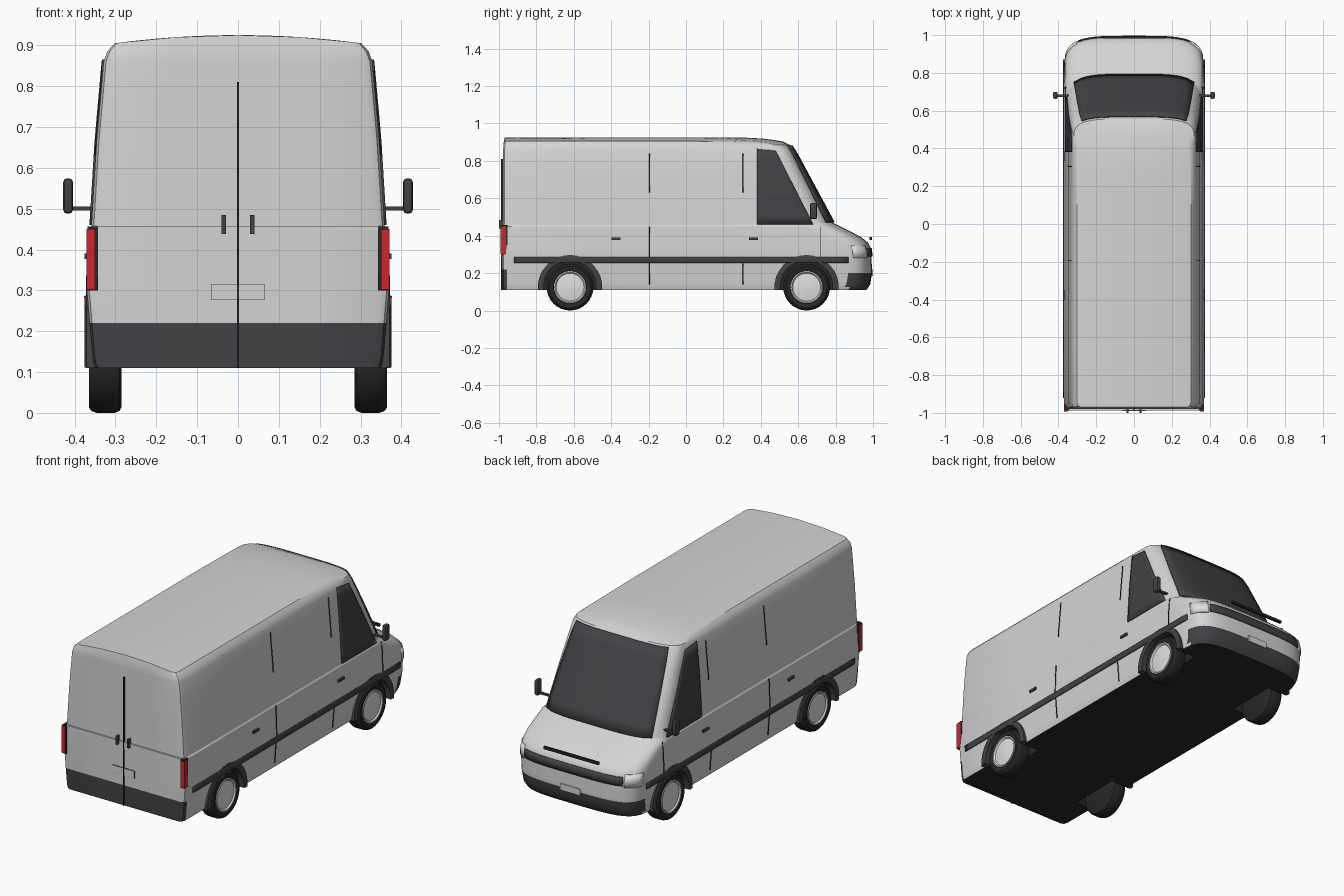
import bpy, bmesh, math

if "Cube" in bpy.data.objects:
    bpy.data.objects.remove(bpy.data.objects["Cube"])

def material(name, r, g, b):
    m = bpy.data.materials.new(name)
    m.diffuse_color = (r, g, b, 1)
    m.use_nodes = True
    m.node_tree.nodes["Principled BSDF"].inputs["Base Color"].default_value = m.diffuse_color
    return m

PAINT = material("light grey paint", .66, .66, .66)
DARK = material("dark grey plastic", .055, .053, .06)
BLACK = material("black rubber", .02, .02, .021)
RED = material("red lamp", .6, .02, .025)
SILVER = material("pale wheel metal", .74, .74, .73)

def interp(table, z):
    if z <= table[0][0]:
        return table[0][1]
    for (a, p), (b, q) in zip(table, table[1:]):
        if z <= b:
            return p + (q - p) * (z - a) / (b - a)
    return table[-1][1]

# Body shape by height: half width, nose position, tail position, nose rounding depth
WIDTH = [(.11, .35), (.13, .356), (.3, .37), (.45, .364), (.458, .359), (.67, .346),
         (.86, .329), (.885, .32), (.905, .302)]
NOSE = [(.11, .965), (.14, .985), (.2, .995), (.33, .99), (.36, .975), (.39, .94), (.42, .885),
        (.45, .825), (.47, .785), (.86, .575), (.885, .557), (.905, .52)]
TAIL = [(.11, -.983), (.45, -.985), (.458, -.979), (.885, -.977), (.905, -.97)]
DEPTH = [(.11, .2), (.45, .2), (.86, .13), (.905, .12)]
N = 4

def front_point(u, z, off=0):
    """Point on the nose at a fraction u of the half width."""
    d = interp(DEPTH, z)
    y = interp(NOSE, z) - d * (1 - max(0, 1 - abs(u) ** N) ** (1 / N))
    return (u * interp(WIDTH, z), y + off, z)

def side_point(y, z, off=0):
    """Point on the right flank at length y."""
    d = interp(DEPTH, z)
    t = min(1, max(0, (y - interp(NOSE, z) + d) / d))
    return (interp(WIDTH, z) * (1 - t ** N) ** (1 / N) + off, y, z)

def roof_z(x, y):
    return .925 - .02 * (x / .302) ** 2 - .022 * max(0, (y - .3) / .22) ** 2

def ring(z):
    w, f, r, d = (interp(t, z) for t in (WIDTH, NOSE, TAIL, DEPTH))
    pts = [(0, r), (w * .5, r), (w - .022, r), (w - .006, r + .008), (w, r + .026)]
    end = f - d
    pts += [(w, y + (end - .38) * max(0, (y + .9) / 1.28)) for y in (-.6, -.25, .05, .38)]
    for i in range(1, 13):
        a = math.pi / 2 * i / 12
        pts.append((w * max(0, math.cos(a)) ** (2 / N), end + d * math.sin(a) ** (2 / N)))
    pts[-1] = (0, f)
    return pts + [(-x, y) for x, y in pts[-2:0:-1]]

def finish(name, bm, mats, smooth=30, mirror=False):
    bmesh.ops.recalc_face_normals(bm, faces=bm.faces)
    me = bpy.data.meshes.new(name)
    bm.to_mesh(me)
    bm.free()
    ob = bpy.data.objects.new(name, me)
    bpy.context.collection.objects.link(ob)
    for m in mats:
        me.materials.append(m)
    if mirror:
        ob.modifiers.new("both sides", 'MIRROR')
    if smooth:
        shade(ob, smooth)
    return ob

def shade(ob, angle):
    bpy.ops.object.select_all(action='DESELECT')
    ob.select_set(True)
    bpy.context.view_layer.objects.active = ob
    bpy.ops.object.shade_smooth_by_angle(angle=math.radians(angle))

def box(name, lo, hi, mat, mirror=False, bevel=0):
    bm = bmesh.new()
    bmesh.ops.create_cube(bm, size=1)
    for v in bm.verts:
        v.co = [a + (b - a) * (c + .5) for a, b, c in zip(lo, hi, v.co)]
    if bevel:
        bmesh.ops.bevel(bm, geom=bm.edges[:], offset=bevel, segments=2, affect='EDGES', profile=.5)
    return finish(name, bm, [mat], 40 if bevel else 0, mirror)

def patch(name, point, nu, nv, mat, mirror=False):
    """Thin plate following the body, point(u, v) with u and v in 0..1."""
    bm = bmesh.new()
    g = [[bm.verts.new(point(i / nu, j / nv)) for j in range(nv + 1)] for i in range(nu + 1)]
    for i in range(nu):
        for j in range(nv):
            bm.faces.new((g[i][j], g[i + 1][j], g[i + 1][j + 1], g[i][j + 1]))
    ob = finish(name, bm, [mat], 30, mirror)
    s = ob.modifiers.new("thickness", 'SOLIDIFY')
    s.thickness, s.offset = .006, 0
    return ob

def side_patch(name, y0, y1, z0, z1, mat, off=.003, nu=1):
    return patch(name, lambda u, v: side_point(y0 + (y1 - y0) * u, z0 + (z1 - z0) * v, off),
                 nu, 4, mat, True)

def lathe(name, profile, y, z, mat, mirror=True):
    """Spin (radius, x) pairs about a sideways axle."""
    bm = bmesh.new()
    n = 32
    rows = [[bm.verts.new((x, y + r * math.cos(2 * math.pi * k / n), z + r * math.sin(2 * math.pi * k / n)))
             for k in range(n)] for r, x in profile]
    for a, b in zip(rows, rows[1:]):
        for k in range(n):
            bm.faces.new((a[k], a[(k + 1) % n], b[(k + 1) % n], b[k]))
    bm.faces.new(rows[0])
    bm.faces.new(rows[-1])
    return finish(name, bm, [mat], 35, mirror)

# Body shell: stacked outlines, then a crowned roof
bm = bmesh.new()
levels = [.11, .125, .14, .17, .2, .22, .26, .3, .33, .345, .36, .375, .39, .405, .42, .435, .45,
          .458, .47, .55, .67, .77, .86, .885]
rows = [[bm.verts.new((x, y, z)) for x, y in ring(z)] for z in levels]
for s in (1, .95, .85, .7, .5, .25):
    pts = [(x * s, (y + .2) * s - .2) for x, y in ring(.905)]
    rows.append([bm.verts.new((x, y, roof_z(x, y))) for x, y in pts])
for a, b in zip(rows, rows[1:]):
    for k in range(len(a)):
        n = (k + 1) % len(a)
        bm.faces.new((a[k], a[n], b[n], b[k]))
bm.faces.new(rows[-1])
bm.faces.new(rows[0]).material_index = 2
for f in bm.faces:
    c = f.calc_center_median()
    if f.material_index == 0 and ((c.y < -.955 and c.z < .22) or (c.y > .86 and c.z < .2)):
        f.material_index = 1  # bumpers
body = finish("body", bm, [PAINT, DARK, BLACK], 0)

# Wheel wells
AXLES = {"rear": -.62, "front": .645}
for label, y in AXLES.items():
    well = lathe(label + "_well", [(.145, .25), (.145, .5)], y, .125, BLACK)
    cut = body.modifiers.new("well", 'BOOLEAN')
    cut.operation, cut.object, cut.solver = 'DIFFERENCE', well, 'EXACT'
    cut.material_mode = 'TRANSFER'
    bpy.context.view_layer.objects.active = body
    bpy.ops.object.modifier_apply(modifier=cut.name)
    bpy.data.objects.remove(well)
shade(body, 28)

# Wheels and arch flares
for label, y in AXLES.items():
    lathe(label + "_tyre", [(.08, .352), (.088, .361), (.112, .365), (.121, .358), (.125, .345),
                            (.125, .302), (.12, .29), (.11, .285)], y, .125, BLACK)
    lathe(label + "_rim", [(.088, .345), (.086, .364), (.08, .365), (.074, .358), (.06, .36),
                           (.03, .364), (.008, .365)], y, .125, SILVER)
    bm = bmesh.new()
    rows = []
    for i in range(17):
        a = math.radians(-5 + 190 * i / 16)
        rows.append([bm.verts.new((x, y + r * math.cos(a), .125 + r * math.sin(a)))
                     for r, x in ((.14, .33), (.14, .372), (.15, .376), (.172, .371), (.172, .33))])
    for a, b in zip(rows, rows[1:]):
        for k in range(5):
            bm.faces.new((a[k], a[(k + 1) % 5], b[(k + 1) % 5], b[k]))
    bm.faces.new(rows[0])
    bm.faces.new(rows[-1])
    finish(label + "_arch_flare", bm, [DARK], 30, True)

# Glass
patch("windscreen", lambda u, v: front_point((2 * u - 1) * (.89 - .03 * v), .472 + .408 * v, .008),
      16, 8, DARK)
patch("side_window", lambda u, v: side_point(.38 + u * (.3 - .2 * v), .46 + .405 * v - .012 * u * v, .002),
      10, 8, DARK, True)

# Side trim, door seams and handles
side_patch("side_trim", -.92, .87, .255, .286, DARK, .005, 40)
for y, z0, z1 in ((-.195, .14, .45), (-.195, .63, .84), (.305, .63, .84), (.305, .14, .25), (.72, .26, .45)):
    side_patch("door_seam", y - .002, y + .002, z0, z1, BLACK, 0)
for y in (-.375, .36):
    box("door_handle", (.36, y - .024, .377), (.376, y + .024, .39), DARK, True)

# Mirrors
box("mirror_arm", (.34, .672, .496), (.408, .686, .505), DARK, True)
box("mirror", (.404, .662, .488), (.428, .7, .574), DARK, True, .009)

# Nose: grille, headlights, bonnet vent, number plate
patch("grille", lambda u, v: front_point((2 * u - 1) * .8, .288 + .047 * v, .002), 20, 2, DARK)
patch("headlight", lambda u, v: front_point(.82 + .165 * u, .28 + .068 * v, .002), 8, 2, SILVER, True)
box("bonnet_vent", (-.165, .982, .378), (.165, .995, .392), BLACK)
box("front_plate", (-.06, .985, .185), (.06, 1.0, .22), PAINT)

# Tail: lamps, door seam, handles, number plate
box("tail_lamp_frame", (.343, -.988, .3), (.368, -.955, .456), BLACK, True)
box("tail_lamp", (.35, -.992, .302), (.371, -.962, .45), RED, True)
box("rear_door_seam", (-.0025, -.99, .11), (.0025, -.97, .81), BLACK)
box("rear_door_handle", (.029, -1.0, .438), (.04, -.975, .484), DARK, True)
box("rear_plate_edge", (-.066, -.987, .276), (.066, -.983, .316), DARK)
box("rear_plate", (-.0645, -.989, .2775), (.0645, -.984, .3145), PAINT)
box("belt_ledge", (-.345, -.987, .448), (.345, -.975, .457), PAINT)
